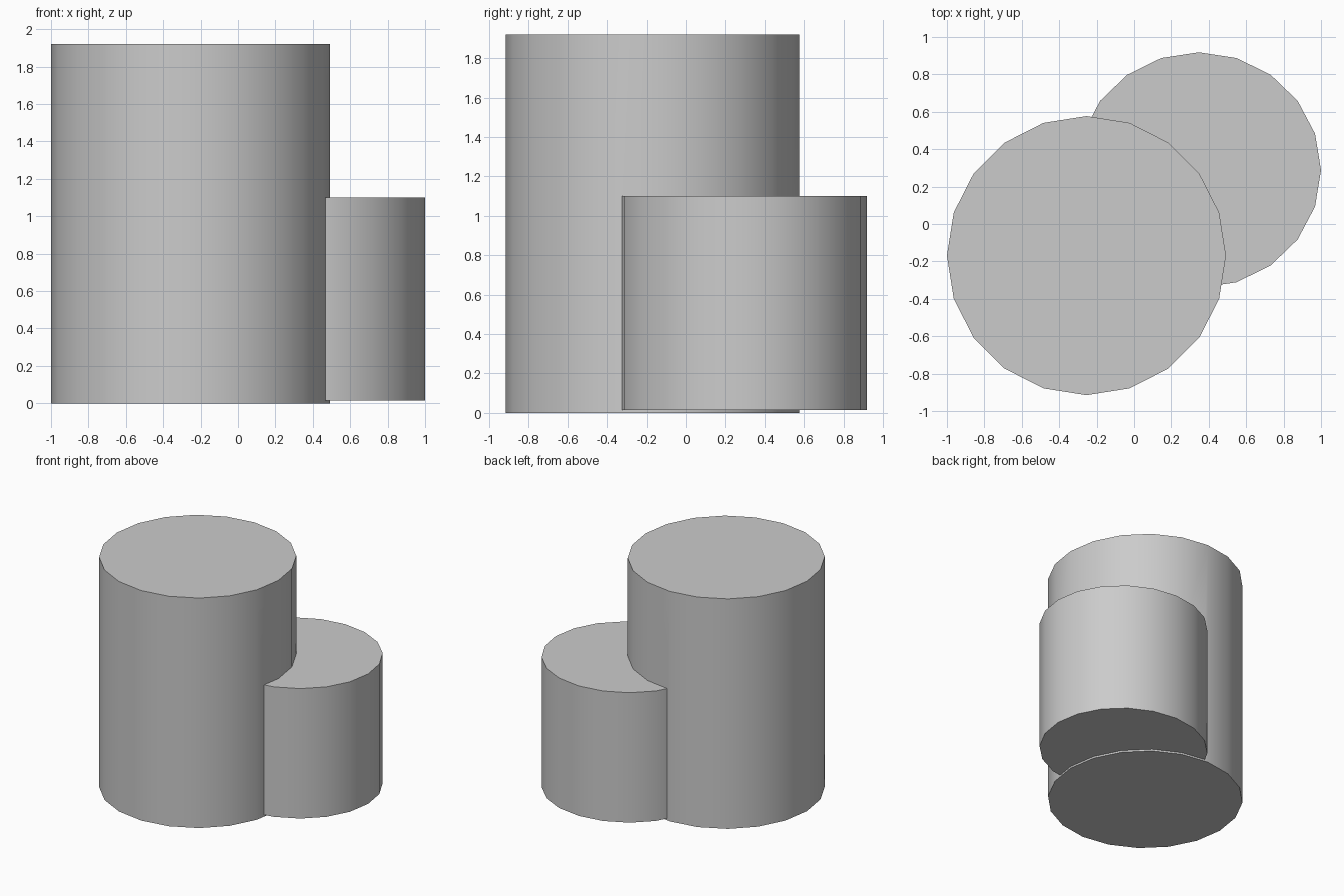
import bpy
import math

if "Cube" in bpy.data.objects:
    bpy.data.objects.remove(bpy.data.objects["Cube"])


def drum(name, center, radii, z0, z1):
    """20-sided upright cylinder with separate x and y radii."""
    bpy.ops.mesh.primitive_cylinder_add(
        vertices=20, radius=1, depth=1,
        location=(center[0], center[1], (z0 + z1) / 2))
    ob = bpy.context.object
    ob.name = name
    ob.scale = (radii[0], radii[1], z1 - z0)
    bpy.ops.object.transform_apply(location=False, rotation=False, scale=True)
    return ob


# Short drum, slightly oval, raised a little off the floor
short_drum = drum("short_drum", (0.347, 0.288), (0.653, 0.63), 0.015, 1.10)
# Tall drum
tall_drum = drum("tall_drum", (-0.254, -0.169), (0.746, 0.746), 0.0, 1.92)

# Merge both into one solid
union = tall_drum.modifiers.new("join_short_drum", 'BOOLEAN')
union.operation = 'UNION'
union.solver = 'EXACT'
union.object = short_drum
bpy.ops.object.modifier_apply(modifier=union.name)
bpy.data.objects.remove(short_drum, do_unlink=True)
tall_drum.name = "joined_drums"

# Smooth walls, sharp rims
bpy.ops.object.shade_smooth_by_angle(angle=math.radians(30))
